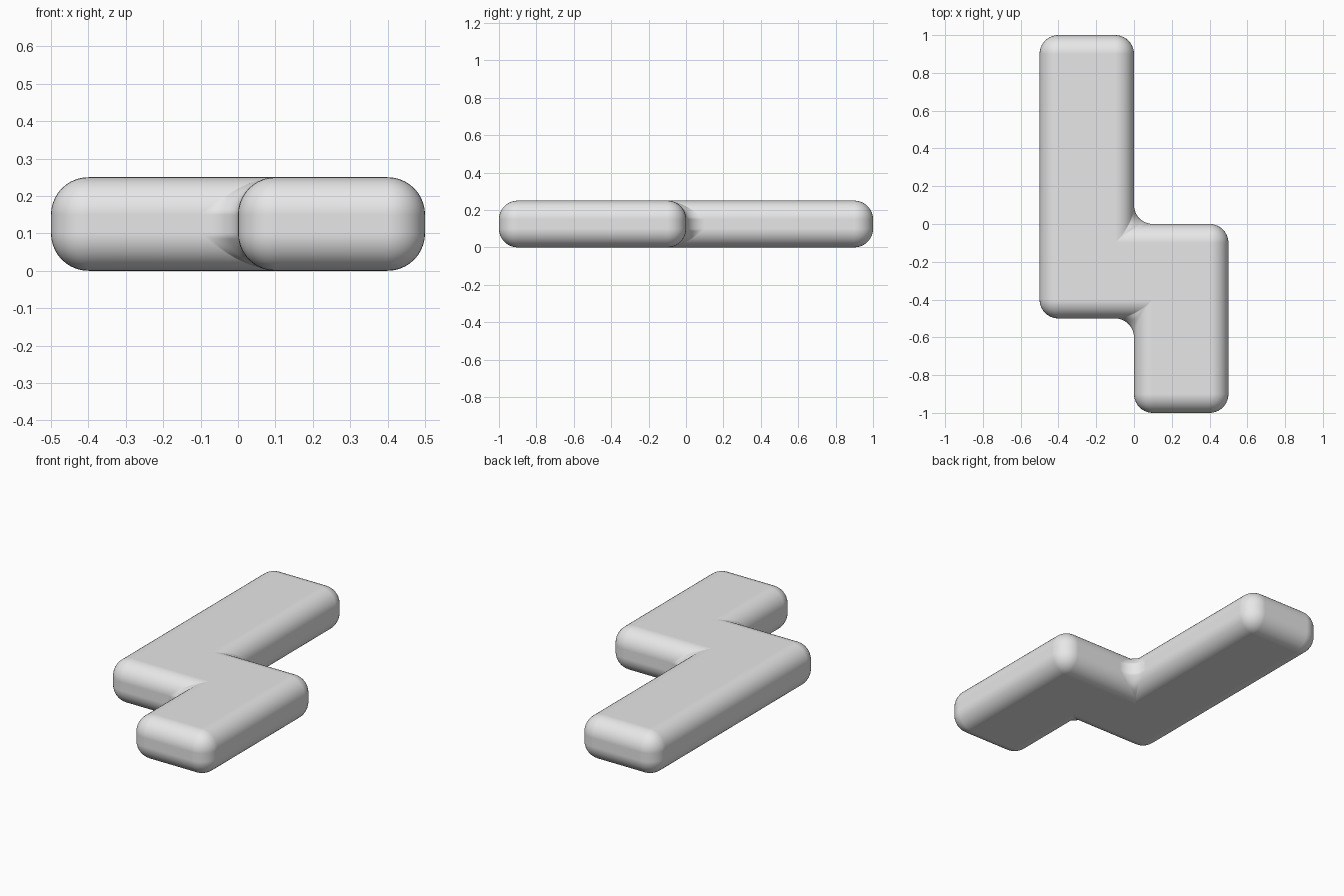
import bpy
import bmesh

cube = bpy.data.objects.get("Cube")
if cube:
    bpy.data.objects.remove(cube, do_unlink=True)

HEIGHT, RADIUS = 0.25, 0.1

# Plain grey material
grey = bpy.data.materials.new("plain_grey")
grey.use_nodes = True
color = (0.8, 0.8, 0.8, 1)
grey.diffuse_color = color
grey.node_tree.nodes["Principled BSDF"].inputs["Base Color"].default_value = color

# Stepped block: an outline of two offset bars, extruded upwards
outline = [(-0.5, 1), (-0.5, -0.5), (0, -0.5), (0, -1),
           (0.5, -1), (0.5, 0), (0, 0), (0, 1)]
bm = bmesh.new()
base = bm.faces.new([bm.verts.new((x, y, 0)) for x, y in outline])
top = bmesh.ops.extrude_face_region(bm, geom=[base])["geom"]
bmesh.ops.translate(bm, vec=(0, 0, HEIGHT),
                    verts=[v for v in top if isinstance(v, bmesh.types.BMVert)])
bmesh.ops.recalc_face_normals(bm, faces=bm.faces)
mesh = bpy.data.meshes.new("stepped_block")
bm.to_mesh(mesh)
bm.free()
mesh.materials.append(grey)
block = bpy.data.objects.new("stepped_block", mesh)
bpy.context.collection.objects.link(block)

# Round every edge, inside corners included
bevel = block.modifiers.new("rounded_edges", "BEVEL")
bevel.width = RADIUS
bevel.segments = 10
bevel.limit_method = "ANGLE"
bevel.harden_normals = True

bpy.context.view_layer.objects.active = block
block.select_set(True)
bpy.ops.object.shade_smooth()
